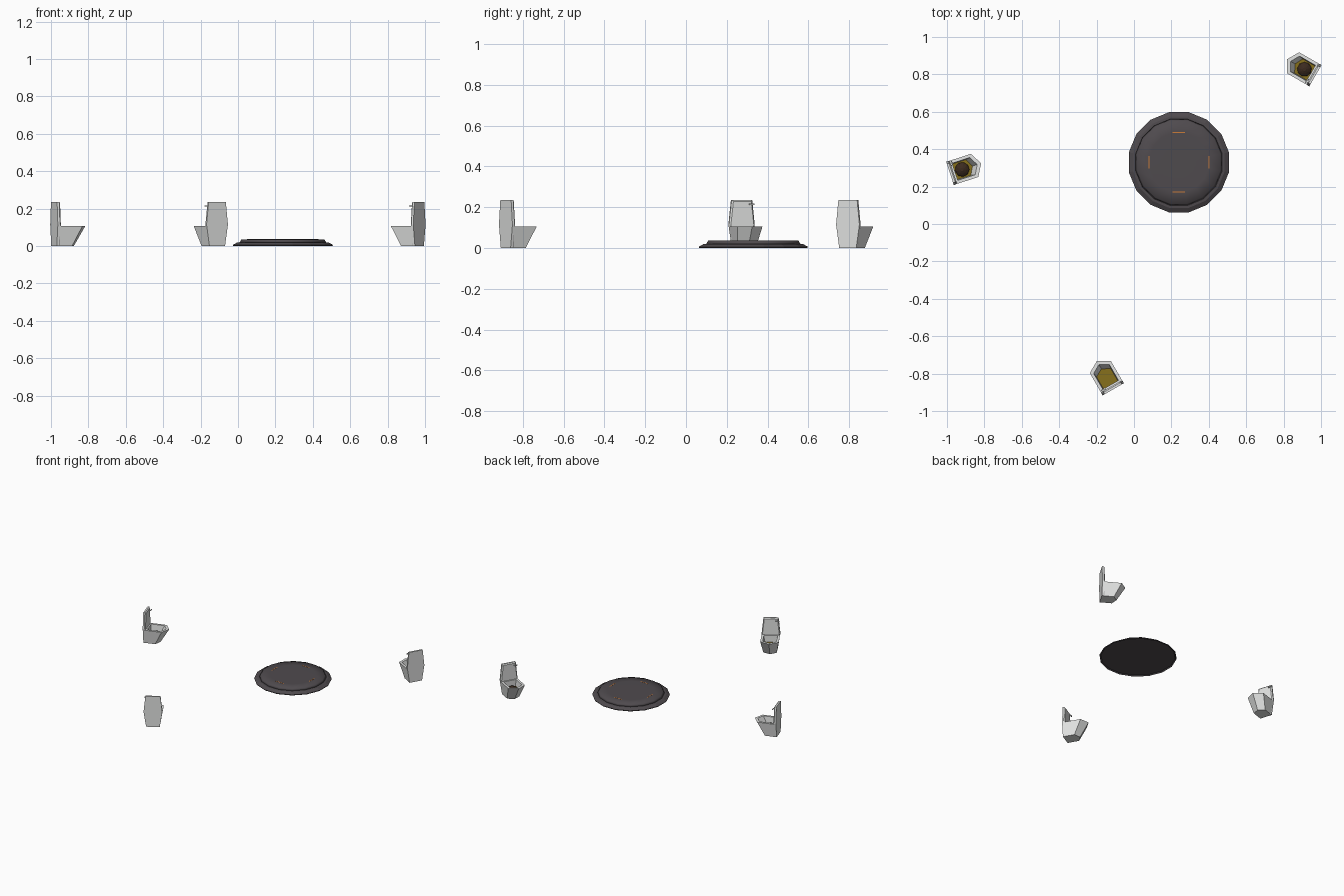
import bpy, bmesh, math
from mathutils import Matrix

if "Cube" in bpy.data.objects:
    bpy.data.objects.remove(bpy.data.objects["Cube"])


def material(name, col):
    m = bpy.data.materials.new(name)
    m.diffuse_color = (*col, 1)
    m.use_nodes = True
    m.node_tree.nodes["Principled BSDF"].inputs["Base Color"].default_value = m.diffuse_color
    return m


GREY = material("porcelain grey", (0.77, 0.78, 0.77))
OCHRE = material("ochre water", (0.24, 0.16, 0.012))
BROWN = material("dark brown", (0.045, 0.024, 0.014))
DARK = material("charcoal", (0.078, 0.069, 0.076))
ORANGE = material("orange", (0.6, 0.2, 0.04))


def lofted(name, loops, mats, matrix, last_mat=0, smooth=False):
    """Bridge equal-length point loops and cap both ends."""
    bm = bmesh.new()
    rings = [[bm.verts.new(p) for p in loop] for loop in loops]
    n = len(rings[0])
    bm.faces.new(rings[0][::-1])
    for a, b in zip(rings, rings[1:]):
        for i in range(n):
            j = (i + 1) % n
            bm.faces.new((a[i], a[j], b[j], b[i]))
    bm.faces.new(rings[-1]).material_index = last_mat
    bmesh.ops.recalc_face_normals(bm, faces=bm.faces)
    for f in bm.faces:
        f.smooth = smooth
    me = bpy.data.meshes.new(name)
    bm.to_mesh(me)
    bm.free()
    for m in mats:
        me.materials.append(m)
    ob = bpy.data.objects.new(name, me)
    ob.matrix_world = matrix
    bpy.context.collection.objects.link(ob)
    return ob


def house(back, side, tip, width, z):
    """Five-sided bowl outline pointing along local +x."""
    w = width / 2
    return [(back, -w, z), (side, -w, z), (tip, 0, z), (side, w, z), (back, w, z)]


def hexagon(x, inset):
    """Upright six-sided back panel outline."""
    half = [(0.048, inset), (0.066 - inset, 0.115), (0.053 - inset, 0.236 - inset)]
    return [(x, y, z) for y, z in half] + [(x, -y, z) for y, z in half[::-1]]


def circle(r, z, n=16, turn=0.5):
    return [(r * math.cos((i + turn) * 2 * math.pi / n),
             r * math.sin((i + turn) * 2 * math.pi / n), z) for i in range(n)]


def box(x0, x1, y0, y1, z0, z1):
    return [[(x0, y0, z), (x1, y0, z), (x1, y1, z), (x0, y1, z)] for z in (z0, z1)]


def toilet(tag, x, y, angle, filled):
    m = Matrix.Translation((x, y, 0)) @ Matrix.Rotation(math.radians(angle), 4, 'Z')
    # bowl: base, rim, inner rim, water level
    lofted("bowl_" + tag, [
        house(0, 0.078, 0.103, 0.094, 0),
        house(0, 0.130, 0.167, 0.130, 0.106),
        house(0.020, 0.118, 0.145, 0.096, 0.106),
        house(0.020, 0.095, 0.118, 0.088, 0.056)], [GREY, OCHRE], m, 1)
    # raised back panel
    lofted("back_panel_" + tag, [hexagon(-0.008, 0), hexagon(0.004, 0), hexagon(0.011, 0.007)],
           [GREY], m)
    # flush lever pointing sideways
    lofted("lever_stem_" + tag, box(0.008, 0.020, 0.034, 0.040, 0.212, 0.218), [GREY], m)
    lofted("lever_" + tag, box(0.016, 0.022, 0.034, 0.060, 0.212, 0.218), [GREY], m)
    # brown mound
    if filled:
        mm = m @ Matrix.Translation((0.060, 0, 0))
        lofted("mound_" + tag, [circle(r, z, 9) for r, z in
                                ((0.033, 0.055), (0.039, 0.060), (0.034, 0.067),
                                 (0.023, 0.074), (0.009, 0.080))], [BROWN], mm)


toilet("left", -0.976, 0.273, 18, True)
toilet("right", 0.963, 0.797, 150, True)
toilet("front", -0.115, -0.877, 120, False)

# round plate: wide base with a shallow underside recess, and a rounded upper step
centre = Matrix.Translation((0.24, 0.33, 0))
lofted("plate_base", [circle(0.08, 0.007), circle(0.262, 0.007), circle(0.270, 0),
                      circle(0.273, 0.006), circle(0.250, 0.019), circle(0.236, 0.020)],
       [DARK], centre)
lofted("plate_top", [circle(0.237, 0.018), circle(0.226, 0.036), circle(0.16, 0.037),
                     circle(0.08, 0.037)], [DARK], centre, smooth=True)

# thin orange slivers on the plate
for k in range(4):
    lofted("orange_sliver_%d" % k, box(0.1575, 0.1625, -0.034, 0.034, 0.035, 0.0378), [ORANGE],
           centre @ Matrix.Rotation(k * math.pi / 2, 4, 'Z'))
